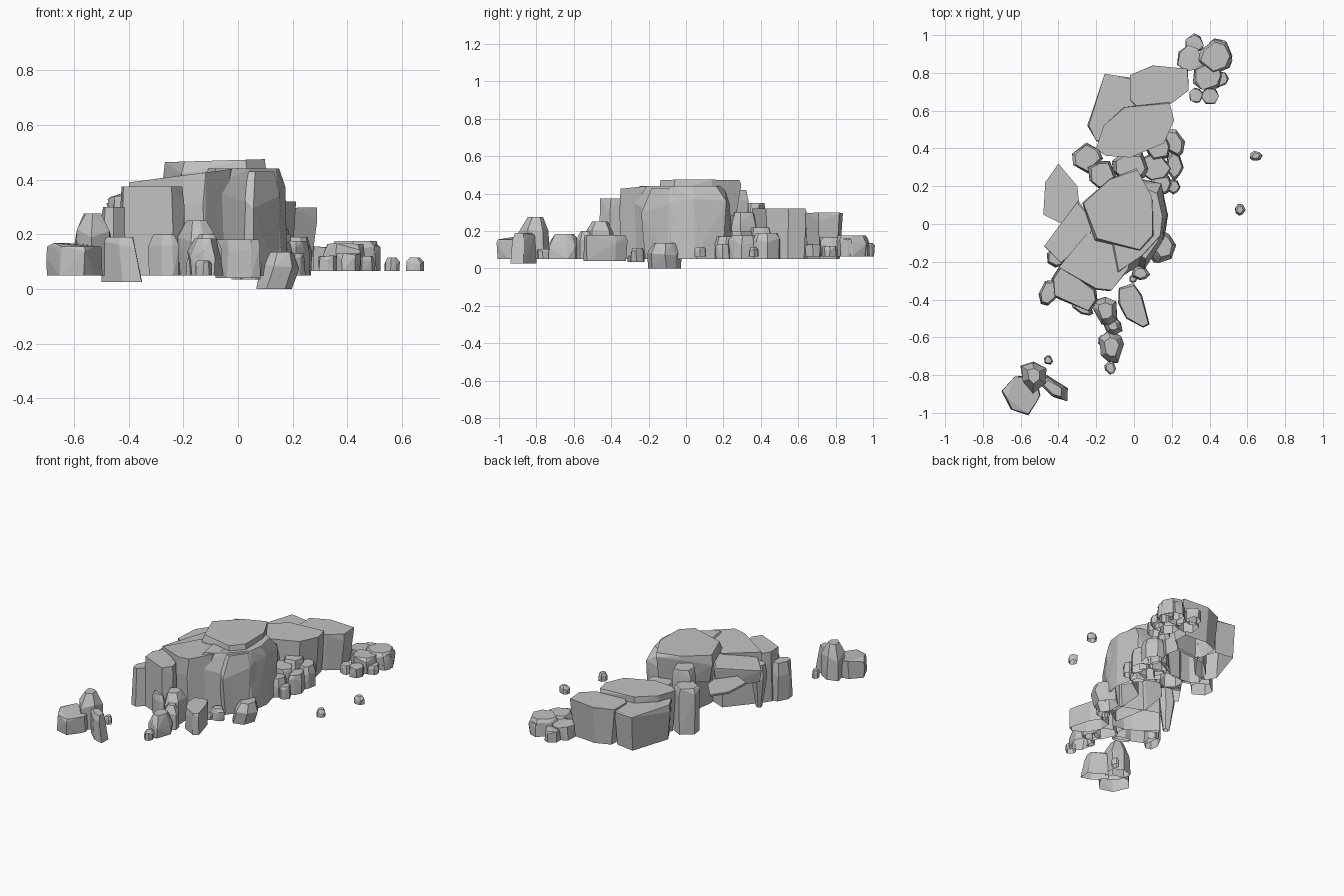
import bpy, bmesh, math, random
from mathutils import Vector

cube = bpy.data.objects.get("Cube")
if cube:
    bpy.data.objects.remove(cube, do_unlink=True)

stone = bpy.data.materials.new("grey_stone")
stone.use_nodes = True
grey = (0.54, 0.54, 0.54, 1)
stone.diffuse_color = grey
stone.node_tree.nodes["Principled BSDF"].inputs["Base Color"].default_value = grey

GROUND = 0.05
rng = random.Random(7)


def slab(name, outline, low, high, foot=1.0, shoulder=1.0, crown=0.95,
         bend=0.75, lean=(0, 0), slope=(0, 0), rough=0.008):
    """Faceted rock, open below: hull of three jittered rings along one outline."""
    centre = sum((Vector(p) for p in outline), Vector((0, 0))) / len(outline)
    bm = bmesh.new()
    for level, scale in ((0, foot), (bend, shoulder), (1, crown)):
        for p in outline:
            offset = (Vector(p) - centre) * scale
            wobble = rough if level == bend else rough * 0.3
            x, y = centre + offset + Vector(lean) * level
            z = low + (high - low) * level
            if level:
                z += offset.dot(Vector(slope)) * level
            if level == bend:
                z += rng.uniform(-1, 1) * rough * 3
            bm.verts.new((x + rng.uniform(-wobble, wobble),
                          y + rng.uniform(-wobble, wobble), z))
    hull = bmesh.ops.convex_hull(bm, input=bm.verts)
    loose = {g for g in hull["geom_interior"] if isinstance(g, bmesh.types.BMVert)}
    bmesh.ops.delete(bm, geom=list(loose), context="VERTS")
    bmesh.ops.recalc_face_normals(bm, faces=bm.faces)
    bottom = [f for f in bm.faces if all(abs(v.co.z - low) < 0.001 for v in f.verts)]
    bmesh.ops.delete(bm, geom=bottom, context="FACES")
    bmesh.ops.dissolve_limit(bm, angle_limit=math.radians(4), verts=bm.verts, edges=bm.edges)
    mesh = bpy.data.meshes.new(name)
    bm.to_mesh(mesh)
    bm.free()
    mesh.materials.append(stone)
    bpy.context.collection.objects.link(bpy.data.objects.new(name, mesh))


def boulder(name, x, y, rx, ry, high, low=GROUND, turn=0, sides=7, **shape):
    """Smaller rock with an irregular oval outline."""
    outline = []
    turn = math.radians(turn)
    for i in range(sides):
        a = math.tau * (i + rng.uniform(-0.25, 0.25)) / sides
        r = rng.uniform(0.92, 1.12)
        u, v = rx * r * math.cos(a), ry * r * math.sin(a)
        outline.append((x + u * math.cos(turn) - v * math.sin(turn),
                        y + u * math.sin(turn) + v * math.cos(turn)))
    settings = dict(crown=0.7, bend=0.7, rough=min(rx, ry) * 0.12)
    settings.update(shape)
    slab(name, outline, low, high, **settings)


# Main crag: crown, core and flanks
slab("crown_rock", [(-.27, .11), (-.13, .24), (.02, .29), (.1, .14), (.1, -.06), (.03, -.14), (-.2, -.08)],
     0.28, 0.47, foot=0.9, crown=0.98, slope=(.03, 0))
slab("core_rock", [(-.12, .12), (0, .25), (.14, .2), (.18, .05), (.16, -.08), (.05, -.2), (-.1, -.3), (-.15, -.05)],
     GROUND, 0.44, bend=0.75, crown=0.82, rough=0.015)
slab("upper_front_rock", [(-.4, -.23), (-.24, -.04), (0, -.14), (-.03, -.24), (-.12, -.35), (-.2, -.34)],
     GROUND, 0.42, foot=1, crown=1, slope=(.13, 0))
slab("east_flank_rock", [(-.02, -.2), (.06, -.23), (.15, -.1), (.18, .06), (.13, .14), (0, .05)],
     GROUND, 0.43, crown=0.72, bend=0.7, foot=0.95, rough=0.015)
slab("west_rock", [(-.47, -.12), (-.3, .12), (-.2, 0), (-.25, -.08), (-.39, -.21)],
     0.25, 0.38, foot=0.95, crown=0.97, slope=(.3, 0))
boulder("west_buttress", -.41, -.18, .05, .05, 0.34, foot=0.4, crown=0.8)
slab("west_ledge", [(-.48, .05), (-.47, .22), (-.4, .32), (-.3, .2), (-.29, .1), (-.38, 0)],
     0.3, 0.315, foot=0.98, crown=1, rough=0)
slab("front_left_rock", [(-.43, -.29), (-.38, -.22), (-.21, -.35), (-.2, -.4), (-.24, -.46), (-.42, -.38)],
     GROUND, 0.375, foot=1.08, crown=0.98)
boulder("front_left_foot", -.45, -.36, .05, .07, 0.3, turn=-25, crown=0.8)
boulder("front_middle_foot", -.27, -.45, .06, .03, 0.2, turn=-20)
boulder("back_left_rock", -.25, .35, .085, .07, 0.35, turn=45, sides=6, crown=0.85, bend=0.88)
boulder("back_shoulder_rock", -.17, .26, .07, .075, 0.42, low=0.2, crown=0.85)
boulder("saddle_rock", -.02, .3, .1, .08, 0.3, crown=0.8)

# Back plateau, three flat steps
slab("plateau_front", [(-.2, .4), (-.16, .52), (-.05, .62), (.19, .64), (.21, .55), (.16, .43), (-.02, .35), (-.15, .36)],
     GROUND, 0.32, foot=0.93, crown=1, bend=0.9)
slab("plateau_back", [(-.02, .79), (.1, .84), (.28, .82), (.29, .71), (.2, .64), (.02, .62), (-.02, .66)],
     GROUND, 0.295, foot=0.85, crown=1, bend=0.9, slope=(.02, 0))
slab("plateau_left", [(-.15, .79), (-.02, .77), (.02, .64), (-.1, .46), (-.2, .44), (-.24, .52), (-.2, .6)],
     GROUND, 0.28, foot=0.94, crown=1, bend=0.9)

# Low rocks along the east foot of the plateau
boulder("east_foot_north", .21, .43, .05, .075, 0.19, turn=20, crown=0.8)
boulder("east_foot_outer", .215, .31, .045, .07, 0.175, crown=0.8)
boulder("east_foot_inner", .11, .3, .09, .07, 0.2, crown=0.88)
boulder("east_foot_back", .13, .4, .07, .06, 0.22, crown=0.8)
boulder("east_foot_south", .21, .2, .035, .04, 0.13, crown=0.8)
boulder("east_foot_gap", .14, .21, .06, .06, 0.17, crown=0.8)

# Leaning rocks and stones at the front
boulder("leaning_east_rock", .125, -.12, .07, .09, 0.135, low=0, lean=(.03, 0), crown=0.65)
boulder("front_stone", .035, -.26, .05, .035, 0.11, low=0.035)
boulder("front_pebble", -.005, -.29, .02, .02, 0.07, low=0.035)
slab("front_low_rock", [(-.08, -.34), (0, -.32), (.04, -.38), (.08, -.53), (.05, -.55), (-.04, -.5), (-.08, -.42)],
     0.04, 0.18, crown=0.95)
boulder("front_spur_tall", -.15, -.46, .065, .08, 0.25, turn=30, crown=0.6)
boulder("front_spur_middle", -.11, -.54, .055, .045, 0.2, turn=-30, crown=0.5)
boulder("front_spur_low", -.12, -.65, .065, .09, 0.185, crown=0.6, bend=0.6)
boulder("front_spur_chip", -.17, -.62, .02, .03, 0.11)
boulder("front_spur_tip", -.125, -.76, .03, .035, 0.105)

# Detached group at the front left
boulder("outlying_disc", -.595, -.9, .095, .1, 0.155, sides=9, crown=0.97, bend=0.85)
slab("outlying_spire", [(-.6, -.75), (-.58, -.84), (-.53, -.89), (-.47, -.84), (-.47, -.76), (-.53, -.73)],
     GROUND, 0.275, crown=0.5, bend=0.65)
slab("outlying_leaner", [(-.5, -.84), (-.46, -.8), (-.35, -.87), (-.35, -.94), (-.42, -.92)],
     0.025, 0.19, crown=0.62, bend=0.8, shoulder=0.8, lean=(-.01, 0))
boulder("outlying_pebble", -.455, -.72, .025, .025, 0.1)

# Detached cluster at the back right
LOW = 0.065
cluster = [(.43, .89, .085, .175), (.3, .87, .07, .15), (.32, .95, .05, .135),
           (.39, .78, .075, .165), (.33, .68, .04, .12), (.4, .68, .045, .13),
           (.47, .86, .05, .16), (.44, .93, .05, .15), (.46, .77, .04, .12)]
for x, y, r, top in cluster:
    boulder("cluster_rock", x, y, r, r, top, low=LOW, crown=0.85, bend=0.8)

# Lone stones to the east
boulder("lone_stone_north", .645, .36, .035, .025, 0.115, low=LOW, crown=0.55)
boulder("lone_stone_south", .56, .075, .027, .03, 0.115, low=LOW, crown=0.6)
